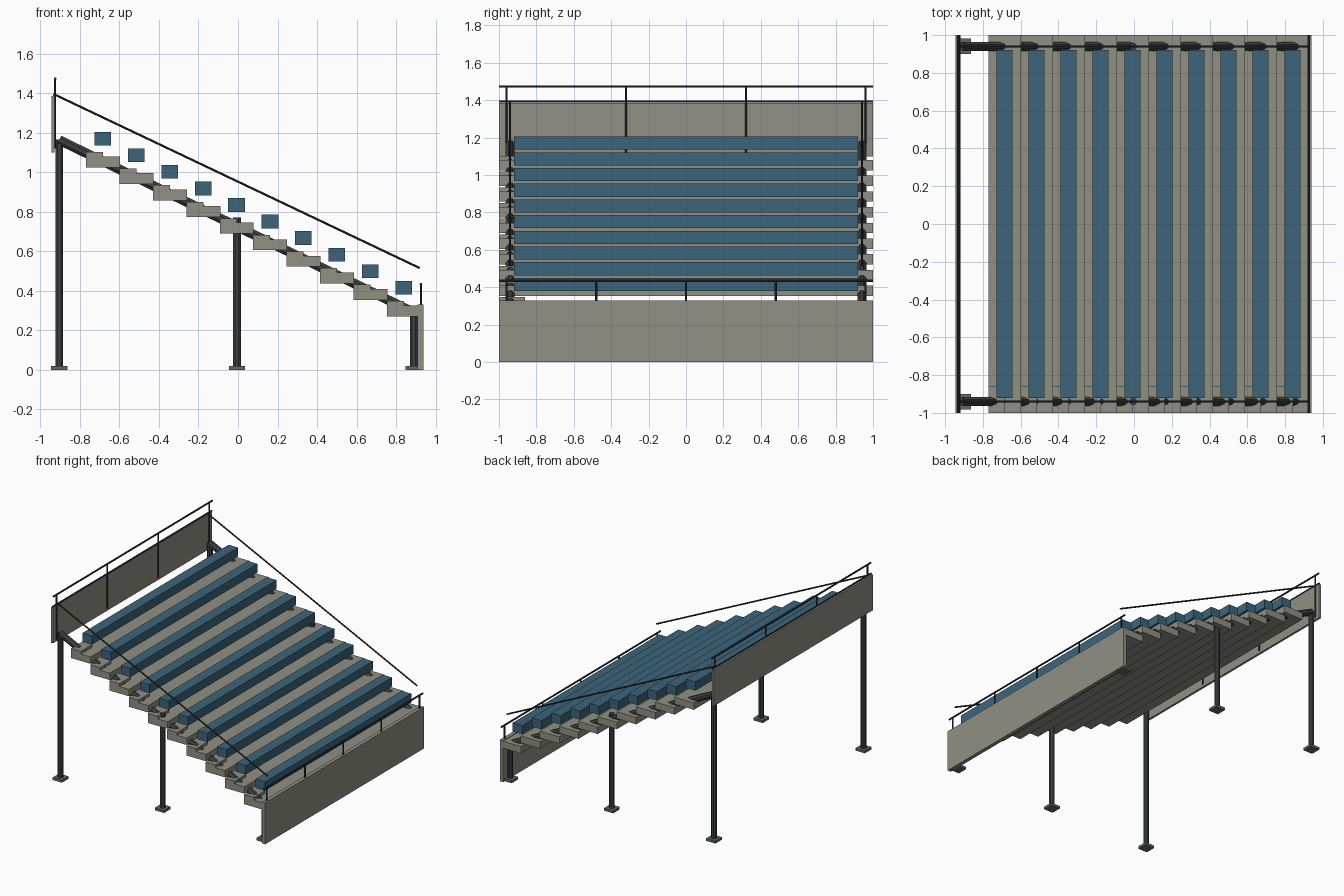
import bpy
import math
from mathutils import Vector

cube = bpy.data.objects.get("Cube")
if cube:
    bpy.data.objects.remove(cube, do_unlink=True)


def material(name, rgb):
    m = bpy.data.materials.new(name)
    m.use_nodes = True
    color = (*rgb, 1.0)
    m.diffuse_color = color
    m.node_tree.nodes["Principled BSDF"].inputs["Base Color"].default_value = color
    return m


concrete = material("warm grey concrete", (0.28, 0.28, 0.235))
seat_blue = material("bench blue", (0.046, 0.13, 0.2))
steel = material("dark steel", (0.045, 0.054, 0.056))
rail_steel = material("rail black steel", (0.03, 0.035, 0.037))
plate_grey = material("base plate grey", (0.13, 0.14, 0.135))


def box(name, xs, ys, zs, mat):
    """Box spanning the given (low, high) ranges."""
    spans = (xs, ys, zs)
    bpy.ops.mesh.primitive_cube_add(size=1, location=[sum(s) / 2 for s in spans])
    ob = bpy.context.object
    ob.name = name
    ob.scale = [s[1] - s[0] for s in spans]
    ob.data.materials.append(mat)
    return ob


def tube(name, start, end, radius, mat, sides=8):
    """Faceted bar between two points, with a flat side up."""
    a, b = Vector(start), Vector(end)
    bpy.ops.mesh.primitive_cylinder_add(
        vertices=sides, radius=radius, depth=(b - a).length, location=(a + b) / 2)
    ob = bpy.context.object
    ob.name = name
    for v in ob.data.vertices:
        c, s = math.cos(math.pi / sides), math.sin(math.pi / sides)
        v.co.x, v.co.y = v.co.x * c - v.co.y * s, v.co.x * s + v.co.y * c
    ob.rotation_euler = (b - a).to_track_quat("Z", "Y").to_euler()
    ob.data.materials.append(mat)
    return ob


ROWS = 10
RUN, DROP = 0.1694, 0.0839
FULL = (-1, 1)

# Treads, benches and aisle half steps, row by row from the top
for i in range(ROWS):
    x = -0.77 + i * RUN
    z = 1.08 - i * DROP
    box(f"tread_{i + 1}", (x, x + 0.172), FULL, (z - 0.055, z), concrete)
    box(f"aisle_step_{i + 1}", (x, x + 0.086), (-1, -0.86),
        (z - 0.033, z + 0.022), concrete)
    box(f"bench_{i + 1}", (x + 0.043, x + 0.127), (-0.92, 0.92),
        (z + 0.055, z + 0.125), seat_blue)

# Sloping beams, columns, base plates and handrails on both ends
for side, y in (("front", -0.94), ("back", 0.94)):
    tube(f"{side}_sloping_beam", (-0.905, y, 1.163), (0.89, y, 0.29), 0.026, steel)
    for place, x, top in (("high", -0.905, 1.165), ("middle", -0.005, 0.77), ("low", 0.89, 0.3)):
        tube(f"{side}_{place}_column", (x, y, 0.01), (x, y, top), 0.021, steel)
        box(f"{side}_{place}_base_plate", (x - 0.041, x + 0.041),
            (y - 0.041, y + 0.041), (0, 0.02), plate_grey)
    tube(f"{side}_sloping_handrail", (-0.925, y, 1.392), (0.92, y, 0.515), 0.006, rail_steel)

# End walls
box("high_end_wall", (-0.945, -0.928), FULL, (1.1, 1.385), concrete)
box("low_end_wall", (0.91, 0.94), FULL, (0, 0.33), concrete)

# Guard rails along both walls
tube("high_wall_cap_rail", (-0.931, -1, 1.392), (-0.931, 1, 1.392), 0.006, rail_steel)
for wall, x, bottom, top, posts in (
        ("high", -0.926, 1.12, 1.473, 4), ("low", 0.926, 0.32, 0.434, 5)):
    tube(f"{wall}_guard_rail", (x, -1, top), (x, 1, top), 0.007, rail_steel)
    for k in range(posts):
        y = -0.96 + 1.92 * k / (posts - 1)
        tube(f"{wall}_guard_post_{k + 1}", (x, y, bottom), (x, y, top), 0.006, rail_steel)
